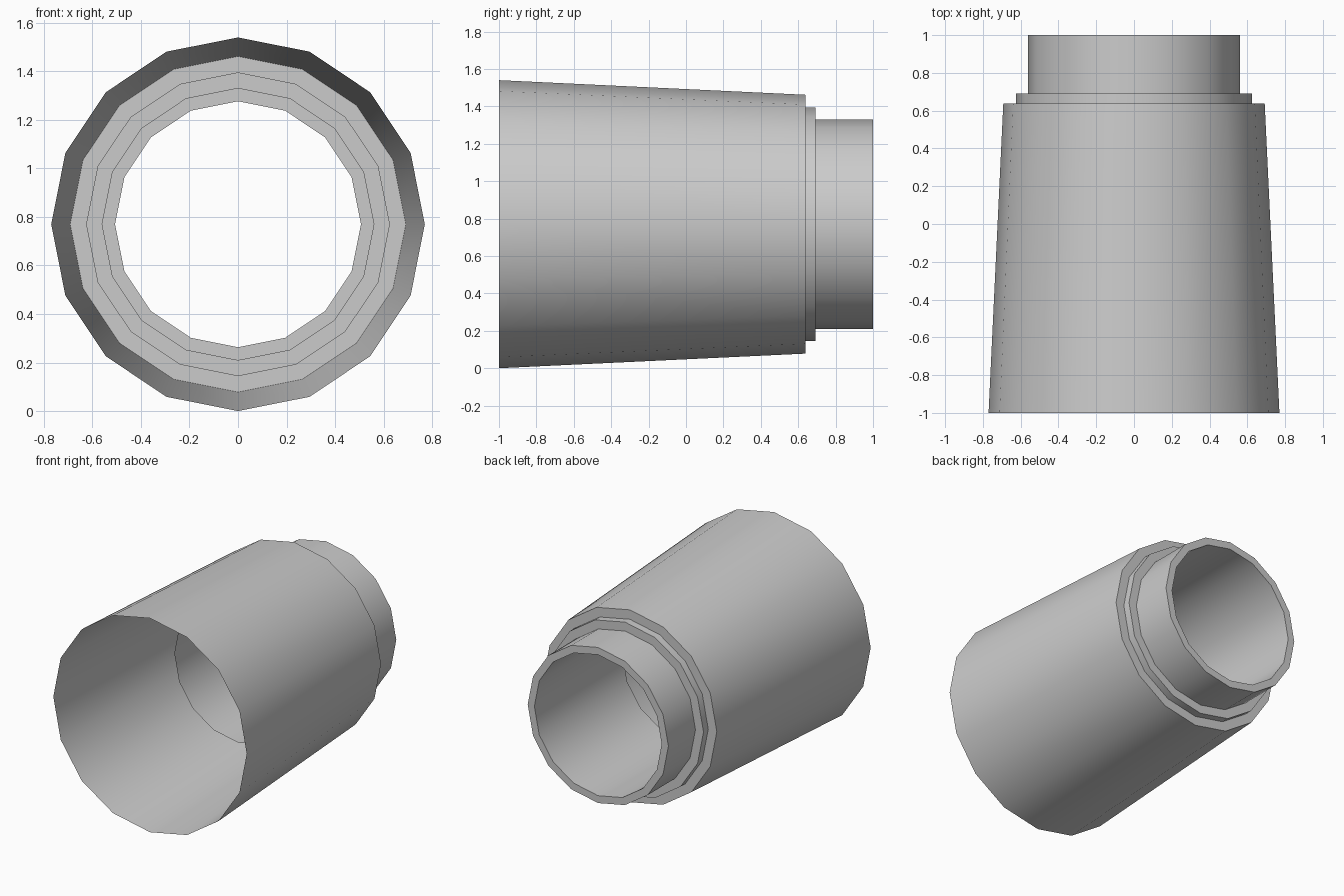
import bpy, bmesh, math
from mathutils import Matrix

cube = bpy.data.objects.get("Cube")
if cube:
    bpy.data.objects.remove(cube, do_unlink=True)

SIDES = 16
CENTRE_Z = 0.77

grey = bpy.data.materials.new("plain grey")
grey.use_nodes = True
colour = (0.6, 0.6, 0.6, 1)
grey.diffuse_color = colour
grey.node_tree.nodes["Principled BSDF"].inputs["Base Color"].default_value = colour


def lathe(name, profile):
    """Turn a (radius, y) profile around the lengthwise axis into an open shell."""
    bm = bmesh.new()
    verts = [bm.verts.new((0, y, CENTRE_Z + r)) for r, y in profile]
    edges = [bm.edges.new(pair) for pair in zip(verts, verts[1:])]
    bmesh.ops.spin(bm, geom=verts + edges, cent=(0, 0, CENTRE_Z), axis=(0, 1, 0),
                   angle=math.tau, steps=SIDES, use_merge=True)
    bmesh.ops.remove_doubles(bm, verts=bm.verts, dist=0.0005)
    bmesh.ops.recalc_face_normals(bm, faces=bm.faces)
    # Outer walls must face away from the axis
    wall = max(bm.faces, key=lambda f: f.calc_center_median().z)
    if wall.normal.z < 0:
        bmesh.ops.reverse_faces(bm, faces=bm.faces)
    mesh = bpy.data.meshes.new(name)
    bm.to_mesh(mesh)
    bm.free()
    mesh.materials.append(grey)
    obj = bpy.data.objects.new(name, mesh)
    bpy.context.collection.objects.link(obj)
    bpy.ops.object.select_all(action="DESELECT")
    obj.select_set(True)
    bpy.context.view_layer.objects.active = obj
    bpy.ops.object.shade_smooth_by_angle(angle=math.radians(30))
    return obj


# Tapered body, collar step, neck, rolled lip and sleeve running back inside
lathe("stepped_sleeve", [
    (0.77, -1), (0.692, 0.638),
    (0.624, 0.638), (0.624, 0.692),
    (0.56, 0.692), (0.56, 1),
    (0.507, 1), (0.507, 0),
])
